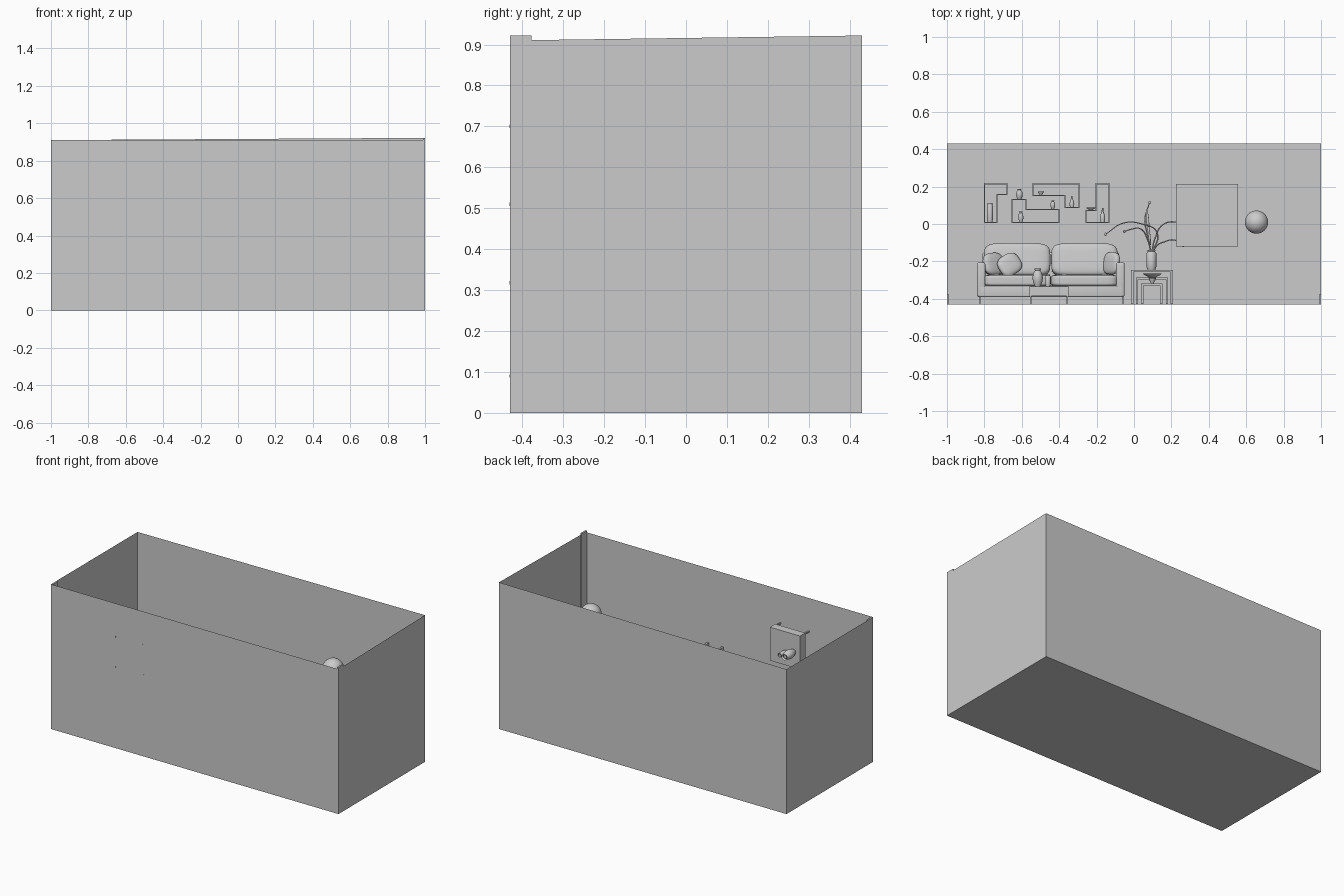
import bpy, bmesh, math
from mathutils import Vector, Matrix

if "Cube" in bpy.data.objects:
    bpy.data.objects.remove(bpy.data.objects["Cube"])

# The room lies on its back: room "up" is +Y, back wall at z=0, open front at z=0.92
FLOOR = -0.428

def add_mesh(name, bm, smooth=False):
    bmesh.ops.recalc_face_normals(bm, faces=bm.faces)
    me = bpy.data.meshes.new(name)
    bm.to_mesh(me)
    bm.free()
    ob = bpy.data.objects.new(name, me)
    bpy.context.collection.objects.link(ob)
    if smooth:
        bpy.ops.object.select_all(action='DESELECT')
        ob.select_set(True)
        bpy.context.view_layer.objects.active = ob
        bpy.ops.object.shade_smooth_by_angle(angle=math.radians(40))
    return ob

def box(name, x0, x1, y0, y1, z0, z1, bevel=0):
    bm = bmesh.new()
    bmesh.ops.create_cube(bm, size=1)
    for v in bm.verts:
        v.co = Vector(((x0 + x1) / 2 + v.co.x * (x1 - x0),
                       (y0 + y1) / 2 + v.co.y * (y1 - y0),
                       (z0 + z1) / 2 + v.co.z * (z1 - z0)))
    if bevel:
        bmesh.ops.bevel(bm, geom=bm.edges[:], offset=bevel, segments=4, profile=0.5, affect='EDGES')
    return add_mesh(name, bm, bevel > 0)

def cushion(name, centre, size, p=4, rot=(0, 0, 0)):
    # cube pushed onto a superellipsoid gives a plump pillow
    bm = bmesh.new()
    bmesh.ops.create_cube(bm, size=2)
    bmesh.ops.subdivide_edges(bm, edges=bm.edges[:], cuts=11, use_grid_fill=True)
    m = Matrix.Translation(centre)
    for a, ax in zip(rot, 'XYZ'):
        m = m @ Matrix.Rotation(a, 4, ax)
    for v in bm.verts:
        k = sum(abs(c) ** p for c in v.co) ** (1 / p)
        v.co = m @ Vector([c / k * s / 2 for c, s in zip(v.co, size)])
    return add_mesh(name, bm, True)

def lathe(name, x, y, z, h, r, profile, seg=24):
    # profile of (radius, height) fractions turned about the Y axis
    bm = bmesh.new()
    vs = [bm.verts.new((x + a * r, y + b * h, z)) for a, b in profile]
    edges = [bm.edges.new(e) for e in zip(vs, vs[1:])]
    bmesh.ops.spin(bm, geom=vs + edges, cent=(x, y, z), axis=(0, 1, 0),
                   angle=2 * math.pi, steps=seg)
    bmesh.ops.remove_doubles(bm, verts=bm.verts, dist=1e-5)
    return add_mesh(name, bm, True)

VASE = [(0, 0), (.55, 0), (.9, .25), (1, .5), (.8, .75), (.5, .88), (.65, 1), (.5, .97), (.4, .88)]
BOTTLE = [(0, 0), (.8, 0), (1, .25), (.8, .5), (.35, .75), (.25, 1), (0, 1)]
TALL = [(0, 0), (.8, 0), (1, .15), (1, .85), (.75, .93), (.85, 1), (.7, .97)]
BOWL = [(0, 0), (.4, 0), (.45, .15), (.85, .6), (1, 1), (.92, 1), (.7, .5), (0, .25)]

def tube(name, pts, radius):
    cu = bpy.data.curves.new(name, 'CURVE')
    cu.dimensions = '3D'
    cu.bevel_depth = radius
    cu.bevel_resolution = 2
    cu.resolution_u = 8
    sp = cu.splines.new('BEZIER')
    sp.bezier_points.add(len(pts) - 1)
    for i, (b, p) in enumerate(zip(sp.bezier_points, pts)):
        b.co = p
        b.handle_left_type = b.handle_right_type = 'AUTO'
        b.radius = 1 - 0.5 * i / len(pts)
    ob = bpy.data.objects.new(name, cu)
    bpy.context.collection.objects.link(ob)

# Room shell, open at the top, one corner a little higher
bm = bmesh.new()
corners = [(-1, -.43, .91), (1, -.43, .91), (1, .43, .922), (-1, .43, .91)]
lo = [bm.verts.new((x, y, 0)) for x, y, h in corners]
hi = [bm.verts.new(c) for c in corners]
bm.faces.new(lo)
for i in range(4):
    j = (i + 1) % 4
    bm.faces.new((lo[i], lo[j], hi[j], hi[i]))
add_mesh("room_shell", bm)

# Skirting boards
box("skirting_back", -1, 1, -.43, -.387, 0, .010)
box("skirting_back_lip", -1, 1, -.387, -.380, 0, .006)
box("skirting_right", .990, 1, -.43, -.378, 0, .922)
box("skirting_left", -1, -.990, -.43, -.378, 0, .91)

# Sofa
box("sofa_base", -.83, -.06, -.39, -.33, .05, .345, .008)
box("sofa_back", -.81, -.08, -.36, -.15, .04, .11, .015)
for s in (-1, 1):
    cx = -.445 + s * .3725
    box("sofa_arm", cx - .023, cx + .023, -.39, -.205, .05, .345, .012)
    for z in (.09, .318):
        x = -.443 + s * .383
        box("sofa_leg", x - .004, x + .004, -.431, -.385, z - .004, z + .004)
    c = -.445 + s * .18
    cushion("sofa_seat_cushion", (c, -.302, .235), (.362, .062, .25), 7)
    cushion("sofa_back_cushion", (c, -.192, .145), (.355, .178, .09), 5, (-.15, 0, 0))

# Throw pillows
cushion("pillow_a", (-.75, -.213, .22), (.13, .12, .045), 2.8, (-.3, .6, .25))
cushion("pillow_b", (-.665, -.217, .23), (.13, .115, .045), 2.8, (-.3, .3, .6))
cushion("pillow_c", (-.12, -.21, .22), (.12, .12, .045), 2.8, (-.2, -.9, -.2))

# Coffee table
box("coffee_table_top", -.56, -.35, -.385, -.333, .50, .71)
for x in (-.553, -.357):
    for z in (.51, .70):
        box("coffee_table_leg", x - .004, x + .004, -.431, -.38, z - .004, z + .004)
lathe("coffee_table_vase", -.515, -.333, .60, .095, .028, VASE)
lathe("coffee_table_jar", -.46, -.333, .585, .062, .014, TALL)

# Nest of three tables, each stepping forward
for x0, x1, top, z0, z1 in ((-.016, .208, -.245, .13, .32), (.010, .182, -.285, .20, .38),
                            (.038, .152, -.318, .28, .445)):
    t = .012
    box("nest_table_top", x0, x1, top - t, top, z0, z1)
    for x in (x0, x1 - t):
        box("nest_table_side", x, x + t, FLOOR, top - t, z0, z1)
lathe("nest_bowl", .098, -.285, .35, .02, .05, BOWL)
lathe("nest_cup", .098, -.318, .41, .03, .02, BOWL)

# Plant in a vase
PX, PY, PZ = .093, -.245, .225
lathe("plant_vase", PX, PY, PZ, .105, .026, TALL)
stems = [[(.03, .2, 0), (-.05, .245, .02), (-.15, .25, .04), (-.245, .19, .06)],
         [(-.02, .16, .02), (-.06, .22, .05), (-.115, .215, .07), (-.145, .205, .08)],
         [(-.02, .18, 0), (-.035, .27, -.01), (-.01, .36, -.02)],
         [(.02, .17, -.01), (.06, .24, -.02), (.13, .255, -.03), (.22, .20, -.04)],
         [(.03, .13, .02), (.07, .15, .05), (.12, .16, .07), (.17, .13, .09)]]
for st in stems:
    pts = [Vector((PX, PY + .08, PZ))] + [Vector((PX + a, PY + b, PZ + c)) for a, b, c in st]
    tube("plant_stem", pts, .004)
    cushion("plant_bud", pts[-1], (.012, .018, .012), 2)
cushion("plant_leaf", (PX - .012, PY + .19, PZ), (.012, .12, .008), 2, (0, 0, .12))
cushion("plant_leaf", (PX - .02, PY + .26, PZ), (.016, .13, .008), 2, (0, 0, .08))

# Wall shelves: closed board outlines extruded off the wall
shelves = [
    [(-.80, .215), (-.68, .215), (-.68, .158), (-.733, .158), (-.733, .008), (-.80, .008)],
    [(-.652, .13), (-.577, .13), (-.577, .078), (-.40, .078), (-.40, .008), (-.652, .008)],
    [(-.54, .215), (-.294, .215), (-.294, .088), (-.369, .088), (-.369, .152), (-.54, .152)],
    [(-.203, .215), (-.134, .215), (-.134, .008), (-.257, .008), (-.257, .072), (-.203, .072)]]
for sh in shelves:
    for (ax, ay), (bx, by) in zip(sh, sh[1:] + sh[:1]):
        h = .003
        box("shelf_board", min(ax, bx) - h, max(ax, bx) + h, min(ay, by) - h, max(ay, by) + h, 0, .09)

# Ornaments on the shelves
for x, y, h, r, prof in ((-.77, .011, .10, .016, TALL), (-.613, .133, .055, .018, VASE),
                         (-.605, .011, .055, .014, VASE), (-.498, .155, .018, .016, BOWL),
                         (-.434, .081, .045, .013, VASE), (-.332, .091, .06, .013, BOTTLE),
                         (-.168, .011, .075, .014, BOTTLE), (-.23, .075, .014, .026, BOWL)):
    lathe("shelf_ornament", x, y, .045, h, r, prof)

# Flat square panel standing in front of the wall
bm = bmesh.new()
bm.faces.new([bm.verts.new((x, y, .5)) for x, y in
              ((.225, -.12), (.557, -.12), (.557, .215), (.225, .215))])
add_mesh("square_panel", bm)

# Hanging globe
bm = bmesh.new()
bmesh.ops.create_uvsphere(bm, u_segments=32, v_segments=16, radius=.062,
                          matrix=Matrix.Translation((.655, .01, .655)))
add_mesh("globe", bm, True)
